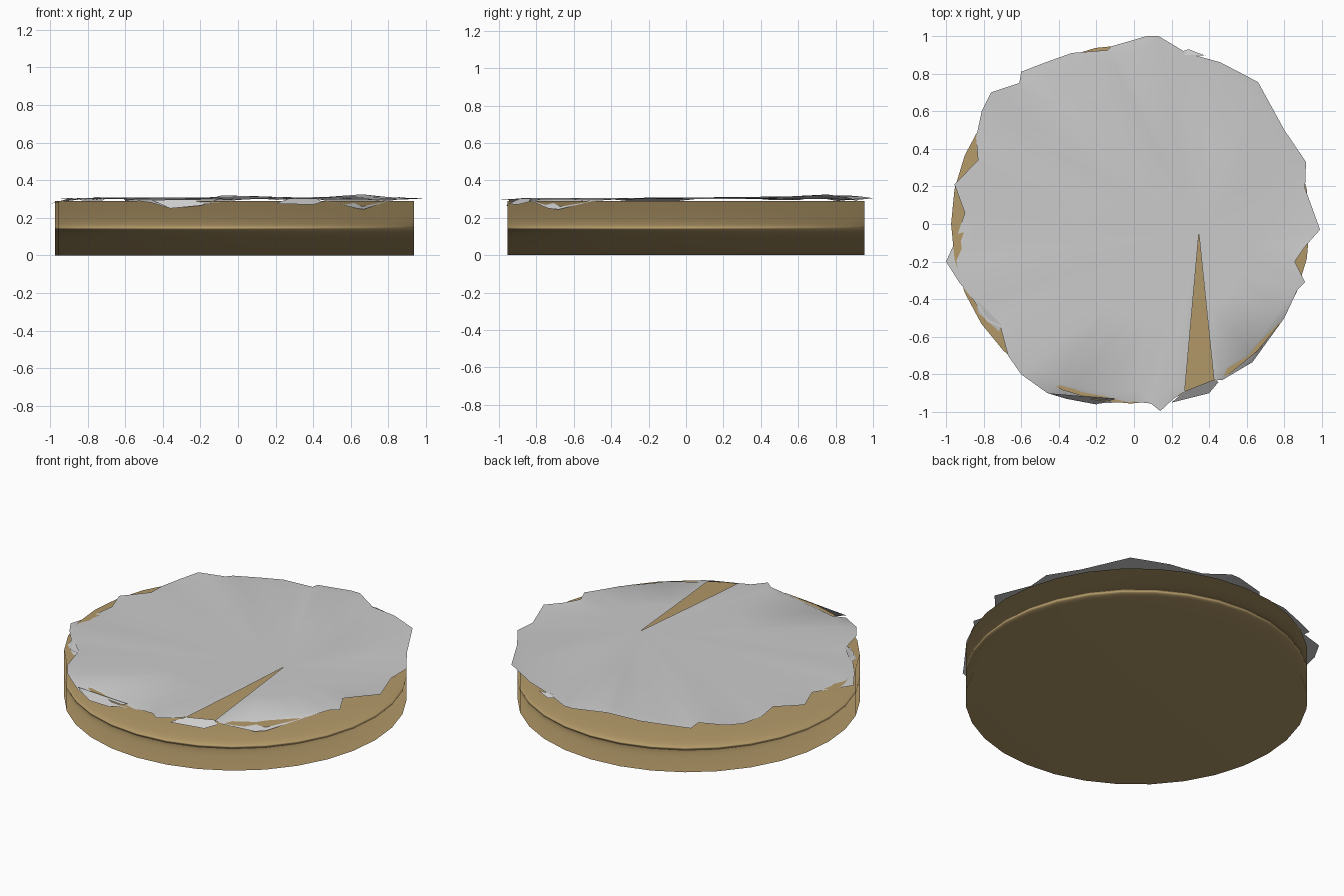
import bpy, bmesh
from mathutils import Vector

# Puck-shaped base: smooth shaded, rim normals follow the large caps
bpy.ops.mesh.primitive_cylinder_add(vertices=32, radius=0.955, depth=0.29,
                                    location=(-0.018, 0, 0.145), rotation=(0, 0, 0))
base = bpy.context.object
base.name = "disc_base"
bpy.ops.object.shade_smooth()
wn = base.modifiers.new("cap_normals", 'WEIGHTED_NORMAL')
wn.mode = 'FACE_AREA'
wn.keep_sharp = False
mat = bpy.data.materials.new("tan")
mat.diffuse_color = (0.45, 0.32, 0.14, 1)
base.data.materials.append(mat)

# Torn foil outline, counter-clockwise from the right lip of the slit: x, y, z
rim = [
    (.425, -.83, .30), (.47, -.83, .29), (.63, -.735, .25), (.67, -.68, .245),
    (.80, -.50, .29), (.87, -.35, .30), (.91, -.31, .295), (.855, -.20, .31),
    (.91, -.12, .305), (.99, -.03, .305), (.91, .19, .30), (.915, .33, .305),
    (.80, .50, .31), (.66, .755, .325), (.46, .86, .31), (.28, .91, .295),
    (.13, 1.0, .305), (.07, 1.0, .305), (-.12, .945, .31), (-.14, .925, .30),
    (-.33, .91, .30), (-.47, .86, .295), (-.60, .81, .29), (-.61, .75, .305),
    (-.76, .70, .31), (-.81, .60, .295), (-.84, .46, .295), (-.83, .34, .305),
    (-.955, .21, .30), (-.90, .06, .305), (-.95, -.09, .285), (-1.0, -.20, .275),
    (-.93, -.31, .29), (-.85, -.41, .30), (-.78, -.52, .295), (-.71, -.55, .305),
    (-.67, -.70, .30), (-.60, -.80, .30), (-.46, -.90, .28), (-.36, -.925, .25),
    (-.20, -.955, .27), (0, -.945, .295), (.09, -.955, .30), (.14, -.995, .30),
    (.21, -.93, .295), (.27, -.89, .302)]
# Raised creases running inwards from the rim
ridges = {12: .01, 13: .018, 17: .016, 18: .02, 19: .012, 24: .008, 32: .004, 44: .006}

bm = bmesh.new()
apex = Vector((.345, -.05, .308))
centre = bm.verts.new(apex)
prev = None
for i, p in enumerate(rim):
    out = Vector(p)
    lift = ridges.get(i, 0)
    strand = [centre]
    for f in (.5, .93):
        v = apex.lerp(out, f)
        v.z = .306 - .006 * f + lift * f
        strand.append(bm.verts.new(v))
    strand.append(bm.verts.new(out))
    if prev:
        bm.faces.new((centre, prev[1], strand[1]))
        for k in (1, 2):
            bm.faces.new((prev[k], prev[k + 1], strand[k + 1], strand[k]))
    prev = strand


def flap(points):
    bm.faces.new([bm.verts.new(p) for p in points])


# Tucked flaps hanging below the torn rim
flap([(.20, -.95, .275), (.40, -.90, .27), (.45, -.84, .285), (.42, -.83, .302), (.27, -.89, .302)])
flap([(-.46, -.90, .295), (-.36, -.93, .25), (-.20, -.96, .265), (-.10, -.93, .30)])
flap([(.26, .92, .29), (.29, .93, .285), (.38, .895, .295), (.27, .90, .30)])
flap([(-.83, -.47, .292), (-.72, -.57, .292), (-.70, -.54, .305), (-.84, -.40, .30)])

me = bpy.data.meshes.new("torn_foil")
bm.to_mesh(me)
bm.free()
foil = bpy.data.objects.new("torn_foil", me)
bpy.context.collection.objects.link(foil)
bpy.ops.object.select_all(action='DESELECT')
foil.select_set(True)
bpy.context.view_layer.objects.active = foil
bpy.ops.object.shade_smooth_by_angle(angle=0.7)
